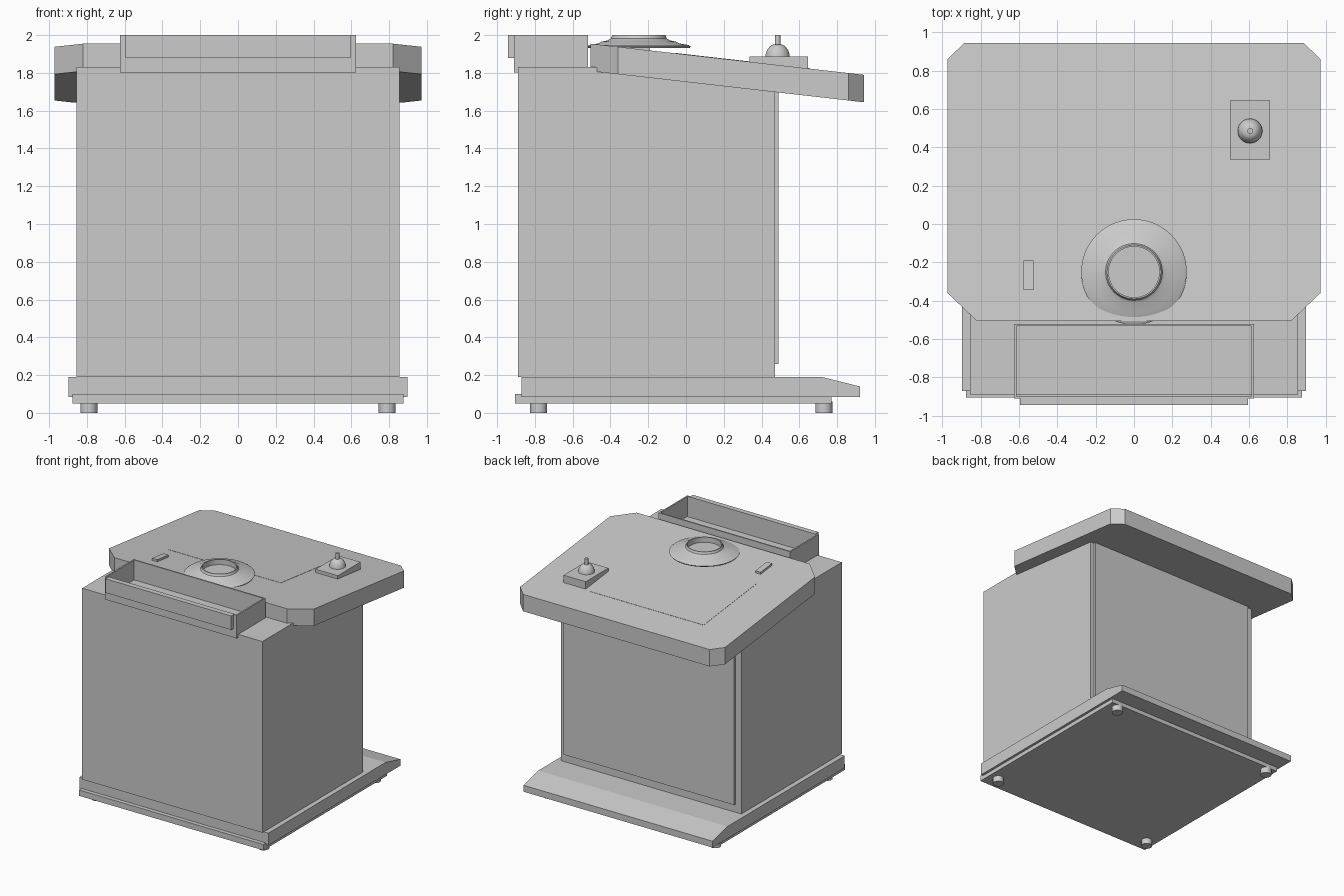
import bpy, bmesh, math
from mathutils import Vector

if "Cube" in bpy.data.objects:
    bpy.data.objects.remove(bpy.data.objects["Cube"], do_unlink=True)

grey = bpy.data.materials.new("light grey")
grey.use_nodes = True
grey.diffuse_color = (0.6, 0.6, 0.6, 1)
grey.node_tree.nodes["Principled BSDF"].inputs["Base Color"].default_value = (0.6, 0.6, 0.6, 1)


def finish(name, bm):
    bmesh.ops.recalc_face_normals(bm, faces=bm.faces)
    mesh = bpy.data.meshes.new(name)
    bm.to_mesh(mesh)
    bm.free()
    obj = bpy.data.objects.new(name, mesh)
    mesh.materials.append(grey)
    bpy.context.collection.objects.link(obj)
    return obj


def prism(name, points, offset):
    """Extrude a closed outline of 3D points by an offset."""
    bm = bmesh.new()
    face = bm.faces.new([bm.verts.new(p) for p in points])
    grown = bmesh.ops.extrude_face_region(bm, geom=[face], use_keep_orig=True)["geom"]
    verts = [v for v in grown if isinstance(v, bmesh.types.BMVert)]
    bmesh.ops.translate(bm, verts=verts, vec=Vector(offset))
    return finish(name, bm)


def box(name, x0, x1, y0, y1, z0, z1):
    return prism(name, [(x0, y0, z0), (x1, y0, z0), (x1, y1, z0), (x0, y1, z0)], (0, 0, z1 - z0))


def side_profile(name, half, profile):
    """Side outline in (y, z), run across the full width."""
    return prism(name, [(-half, y, z) for y, z in profile], (2 * half, 0, 0))


def lathe(name, x, y, profile, sides=48):
    bm = bmesh.new()
    verts = [bm.verts.new((r, 0, z)) for r, z in profile]
    edges = [bm.edges.new(pair) for pair in zip(verts, verts[1:])]
    bmesh.ops.spin(bm, geom=verts + edges, cent=(0, 0, 0), axis=(0, 0, 1),
                   angle=math.tau, steps=sides)
    bmesh.ops.remove_doubles(bm, verts=bm.verts, dist=0.0005)
    obj = finish(name, bm)
    obj.location = (x, y, 0)
    bpy.ops.object.select_all(action="DESELECT")
    obj.select_set(True)
    bpy.context.view_layer.objects.active = obj
    bpy.ops.object.shade_smooth_by_angle(angle=math.radians(35))
    return obj


def table_z(y):
    return 1.897 - 0.114 * y


def on_table(name, x0, x1, y0, y1, height):
    corners = [(x0, y0), (x1, y0), (x1, y1), (x0, y1)]
    return prism(name, [(x, y, table_z(y) - 0.01) for x, y in corners], (0, 0, height + 0.01))


# Feet, bottom plate and plinth with a sloped rear step
for side, sx in (("left", 1), ("right", -1)):
    for end, y in (("front", -0.78), ("back", 0.73)):
        lathe(f"{end}_{side}_foot", sx * 0.79, y,
              [(0, 0), (0.045, 0), (0.045, 0.06), (0, 0.06)], 24)
box("bottom_plate", -0.875, 0.875, -0.905, 0.77, 0.05, 0.1)
side_profile("plinth", 0.897, [(-0.87, 0.085), (0.92, 0.085), (0.92, 0.14), (0.72, 0.19), (-0.87, 0.19)])

# Cabinet and rear door
side_profile("cabinet", 0.855, [(-0.89, 0.19), (0.47, 0.19), (0.47, 1.72), (-0.48, 1.83), (-0.89, 1.83)])
box("rear_door", -0.8, 0.82, 0.465, 0.49, 0.26, 1.71)

# Sloping table top with cut corners
half = [(0.82, -0.505), (0.972, -0.36), (0.972, 0.86), (0.885, 0.943)]
outline = half + [(-x, y) for x, y in reversed(half)]
prism("table_top", [(x, y, table_z(y)) for x, y in outline], (0, 0, -0.145))
on_table("table_mat", -0.63, 0.445, -0.055, 0.66, 0.002)
on_table("switch", -0.575, -0.525, -0.345, -0.19, 0.018)

# Open tray on the front ledge
box("tray_floor", -0.625, 0.625, -0.91, -0.52, 1.803, 1.815)
box("tray_front", -0.625, 0.625, -0.91, -0.898, 1.803, 2)
box("tray_back", -0.625, 0.625, -0.532, -0.52, 1.803, 2)
for side, sx in (("left", 1), ("right", -1)):
    box(f"tray_{side}_end", sx * 0.613, sx * 0.625, -0.91, -0.52, 1.803, 2)
box("tray_front_plate", -0.595, 0.595, -0.943, -0.91, 1.88, 2)

# Round dial with a hollow collar
lathe("dial", 0, -0.25, [(0, 1.932), (0.27, 1.932), (0.275, 1.94), (0.265, 1.947), (0.215, 1.956),
                         (0.195, 1.966), (0.165, 1.972), (0.148, 1.982), (0.14, 2),
                         (0.132, 2), (0.132, 1.955), (0, 1.955)], 64)

# Control stick on a level block
box("stick_base", 0.5, 0.71, 0.337, 0.645, 1.8, 1.887)
lathe("stick_dome", 0.605, 0.485, [(0, 1.88), (0.065, 1.88), (0.063, 1.9), (0.054, 1.924),
                                   (0.04, 1.941), (0.027, 1.949), (0, 1.95)], 32)
lathe("stick", 0.605, 0.485, [(0, 1.94), (0.015, 1.94), (0.015, 2), (0, 2)], 20)
